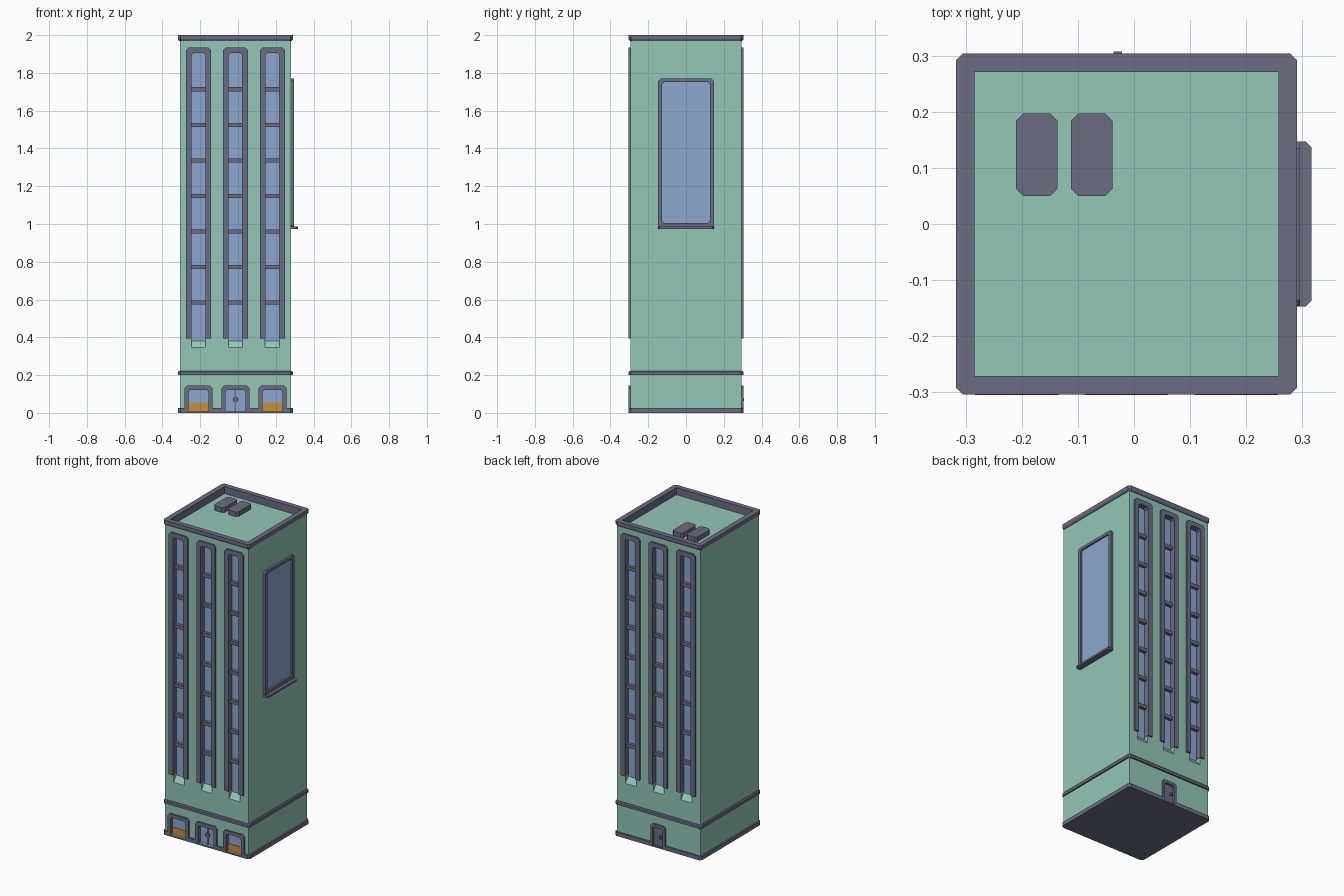
import bpy, bmesh

if "Cube" in bpy.data.objects:
    bpy.data.objects.remove(bpy.data.objects["Cube"])

CX = -0.0135          # tower axis (billboard ledge sticks out on +x)
B, R = 0.294, 0.304   # half widths of wall and trim


def mat(name, rgb):
    m = bpy.data.materials.new(name)
    m.diffuse_color = (*rgb, 1)
    m.use_nodes = True
    m.node_tree.nodes["Principled BSDF"].inputs["Base Color"].default_value = m.diffuse_color
    return m


GREEN = mat("wall green", (0.29, 0.57, 0.47))
DARK = mat("slate trim", (0.145, 0.155, 0.225))
BLUE = mat("window blue", (0.26, 0.39, 0.63))
ORANGE = mat("display orange", (0.60, 0.28, 0.04))


def finish(name, bm, m):
    bmesh.ops.remove_doubles(bm, verts=bm.verts, dist=1e-5)
    bmesh.ops.recalc_face_normals(bm, faces=bm.faces)
    me = bpy.data.meshes.new(name)
    bm.to_mesh(me)
    bm.free()
    me.materials.append(m)
    ob = bpy.data.objects.new(name, me)
    ob.location.x = CX
    bpy.context.collection.objects.link(ob)
    return ob


def add_prism(bm, pts, a, b, axis):
    """Extrude a 2D outline from a to b along an axis."""
    put = {'x': lambda p, t: (t, p[0], p[1]),
           'y': lambda p, t: (p[0], t, p[1]),
           'z': lambda p, t: (p[0], p[1], t)}[axis]
    lo = [bm.verts.new(put(p, a)) for p in pts]
    hi = [bm.verts.new(put(p, b)) for p in pts]
    bm.faces.new(lo)
    bm.faces.new(hi[::-1])
    for i in range(len(pts)):
        j = (i + 1) % len(pts)
        bm.faces.new((lo[i], hi[i], hi[j], lo[j]))


def prism(name, pts, a, b, axis, m):
    bm = bmesh.new()
    add_prism(bm, pts, a, b, axis)
    return finish(name, bm, m)


def rect(u0, u1, v0, v1, c=0):
    """Rectangle outline, optionally with chamfered corners."""
    if not c:
        return [(u0, v0), (u1, v0), (u1, v1), (u0, v1)]
    return [(u0 + c, v0), (u1 - c, v0), (u1, v0 + c), (u1, v1 - c),
            (u1 - c, v1), (u0 + c, v1), (u0, v1 - c), (u0, v0 + c)]


def arch(x, wo, wi, z0, zo, zi, c):
    """Open-bottomed frame outline with chamfered top corners."""
    d = c * 0.7
    return [(x - wo, z0), (x - wo, zo - c), (x - wo + c, zo), (x + wo - c, zo),
            (x + wo, zo - c), (x + wo, z0), (x + wi, z0), (x + wi, zi - d),
            (x + wi - d, zi), (x - wi + d, zi), (x - wi, zi - d), (x - wi, z0)]


def ring(name, profile, m):
    """Sweep an (offset, z) profile around the square tower."""
    bm = bmesh.new()
    loops = [[bm.verts.new((x, y, z)) for x, y in
              rect(-o, o, -o, o, 0.012 if o > B else 0.0001)] for o, z in profile]
    for k in range(len(loops)):
        a, b = loops[k], loops[(k + 1) % len(loops)]
        for i in range(8):
            j = (i + 1) % 8
            bm.faces.new((a[i], a[j], b[j], b[i]))
    return finish(name, bm, m)


COLS = (-0.1955, 0.0, 0.1955)

# Wall block with a sunken roof
bm = bmesh.new()
add_prism(bm, rect(-B, B, -B, B), 0.004, 1.975, 'z')
top = max(bm.faces, key=lambda f: f.calc_center_median().z)
bmesh.ops.inset_region(bm, faces=[top], thickness=0.02, use_even_offset=True)
bmesh.ops.translate(bm, verts=top.verts, vec=(0, 0, -0.02))
walls = finish("tower_walls", bm, GREEN)

# Base slab, floor band and roof rim
base = prism("base_slab", rect(-R, R, -R, R, 0.012), 0, 0.025, 'z', DARK)
ring("floor_band", [(0.28, 0.2), (R, 0.2), (R, 0.216), (R - 0.005, 0.222), (0.28, 0.222)], DARK)
ring("roof_rim", [(0.271, 1.95), (0.271, 2.0), (R, 2.0), (R, 1.979),
                  (R - 0.006, 1.969), (0.29, 1.969)], DARK)

# Recesses for window strips, shop fronts and back door
bm = bmesh.new()
for x in COLS:
    for s in (-1, 1):
        add_prism(bm, [(s * 0.264, 0.385), (s * 0.264, 1.91), (s * 0.334, 1.91),
                       (s * 0.334, 0.292)], x - 0.038, x + 0.038, 'x')
    add_prism(bm, rect(x - 0.055, x + 0.055, 0.008, 0.125), -0.35, -0.279, 'y')
add_prism(bm, rect(-0.037, 0.037, 0.008, 0.13), 0.284, 0.35, 'y')
cutter = finish("recess_cutter", bm, GREEN)
cutter.hide_render = True
for ob in (walls, base):
    mod = ob.modifiers.new("recesses", 'BOOLEAN')
    mod.operation, mod.solver, mod.object = 'DIFFERENCE', 'EXACT', cutter
    bpy.context.view_layer.objects.active = ob
    bpy.ops.object.modifier_apply(modifier=mod.name)
bpy.data.objects.remove(cutter)

# Tall window strips on front and back
for s, side in ((-1, "front"), (1, "back")):
    for x in COLS:
        prism(side + "_strip_frame", arch(x, 0.066, 0.036, 0.393, 1.934, 1.904, 0.014),
              s * 0.262, s * 0.304, 'y', DARK)
        prism(side + "_strip_glass", rect(x - 0.037, x + 0.037, 0.375, 1.908),
              s * 0.26, s * 0.267, 'y', BLUE)
        for i in range(7):
            z = 0.585 + 0.188 * i
            prism(side + "_strip_bar", rect(x - 0.037, x + 0.037, z - 0.011, z + 0.011),
                  s * 0.262, s * 0.287, 'y', DARK)

# Shop fronts
for x in COLS:
    prism("shop_frame", arch(x, 0.0745, 0.053, 0, 0.144, 0.122, 0.014), -0.277, -0.305, 'y', DARK)
    prism("shop_glass", rect(x - 0.054, x + 0.054, 0.008, 0.124), -0.276, -0.282, 'y', BLUE)
    if x:
        prism("shop_display", rect(x - 0.053, x + 0.053, 0.008, 0.053), -0.277, -0.285, 'y', ORANGE)

# Entrance door stile and handles
prism("entrance_stile", rect(-0.004, 0.004, 0.008, 0.122), -0.278, -0.286, 'y', DARK)
prism("entrance_handle", rect(-0.014, 0.014, 0.056, 0.084, 0.008), -0.28, -0.291, 'y', DARK)

# Back door
prism("back_door_frame", arch(0, 0.05, 0.035, 0, 0.146, 0.128, 0.012), 0.282, 0.304, 'y', DARK)
prism("back_door", rect(-0.036, 0.036, 0.008, 0.13), 0.282, 0.29, 'y', DARK)
prism("back_door_handle", rect(-0.023, -0.008, 0.062, 0.076), 0.288, 0.307, 'y', DARK)

# Large panel on the right wall
ring_pts = rect(-0.147, 0.147, 0.98, 1.77, 0.012)
bm = bmesh.new()
rows = [(ring_pts, 0.288), (ring_pts, 0.309), (rect(-0.126, 0.126, 1.005, 1.752, 0.01), 0.309),
        (rect(-0.126, 0.126, 1.005, 1.752, 0.01), 0.288)]
vs = [[bm.verts.new((x, y, z)) for y, z in pts] for pts, x in rows]
for k in range(4):
    a, b = vs[k], vs[(k + 1) % 4]
    for i in range(8):
        bm.faces.new((a[i], a[i - 1], b[i - 1], b[i]))
finish("panel_frame", bm, DARK)
prism("panel_face", rect(-0.13, 0.13, 1.0, 1.756), 0.292, 0.299, 'x', BLUE)
prism("panel_ledge", rect(0.28, 0.33, -0.147, 0.147, 0.01), 0.974, 0.986, 'z', DARK)

# Roof vents
for x in (-0.16, -0.062):
    prism("roof_vent", rect(x - 0.037, x + 0.037, 0.05, 0.197, 0.013), 1.95, 1.985, 'z', DARK)
